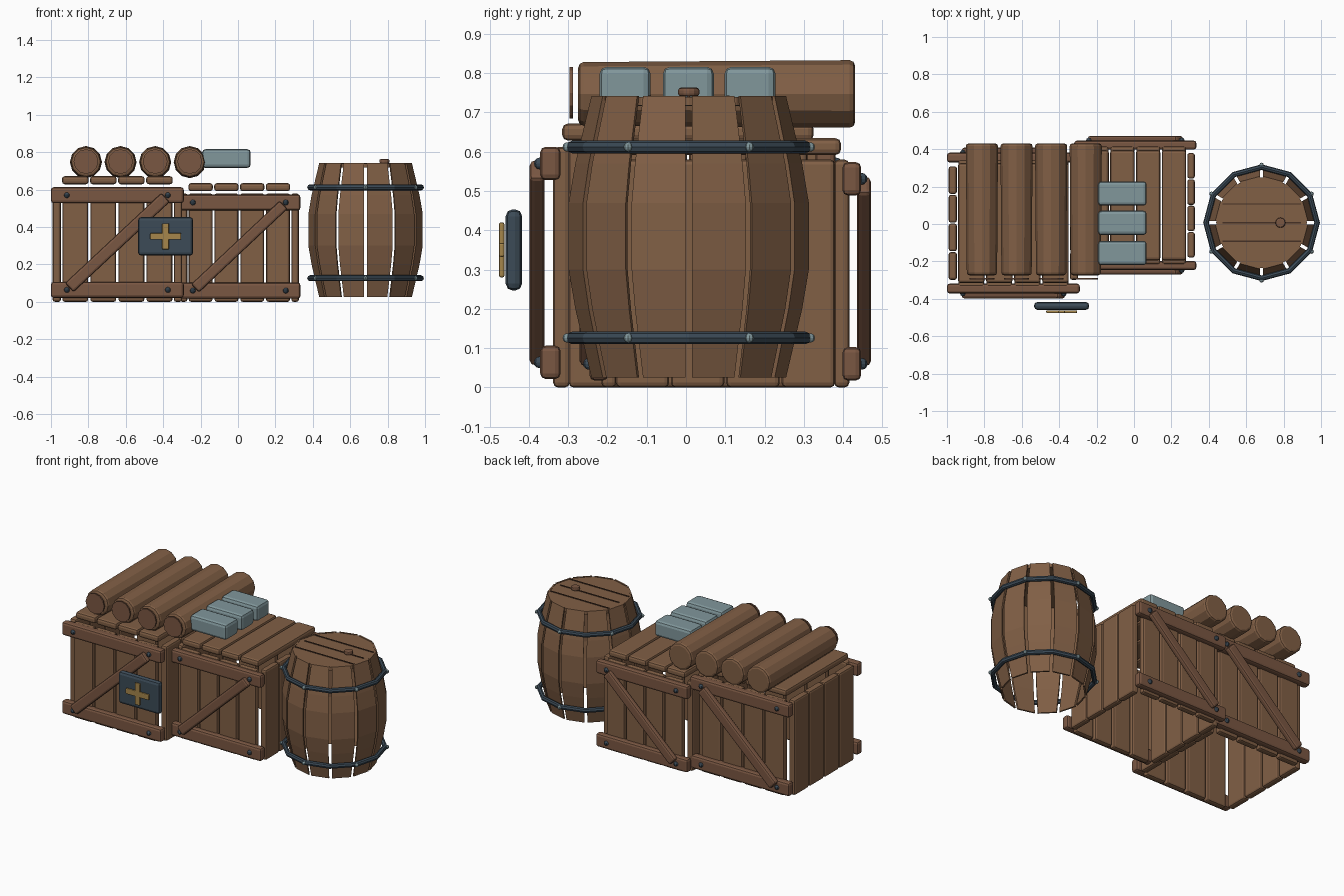
import bpy, bmesh
from math import radians, sin, cos, atan2, hypot, pi
from mathutils import Matrix

if "Cube" in bpy.data.objects:
    bpy.data.objects.remove(bpy.data.objects["Cube"])


def material(name, rgb):
    m = bpy.data.materials.new(name)
    m.diffuse_color = (*rgb, 1)
    m.use_nodes = True
    m.node_tree.nodes["Principled BSDF"].inputs["Base Color"].default_value = m.diffuse_color
    return m


WOOD = material("wood", (0.22, 0.115, 0.06))
TRIM = material("trim_wood", (0.195, 0.095, 0.055))
DARK = material("groove_wood", (0.06, 0.03, 0.018))
IRON = material("iron", (0.045, 0.07, 0.095))
STEEL = material("pale_metal", (0.22, 0.31, 0.33))
GOLD = material("brass", (0.38, 0.24, 0.07))


def finish(name, bm, mat, loc=(0, 0, 0), rot=(0, 0, 0), bevel=0, segs=2):
    bmesh.ops.recalc_face_normals(bm, faces=bm.faces)
    me = bpy.data.meshes.new(name)
    bm.to_mesh(me)
    bm.free()
    me.materials.append(mat)
    ob = bpy.data.objects.new(name, me)
    bpy.context.collection.objects.link(ob)
    ob.location, ob.rotation_euler = loc, rot
    if bevel:
        b = ob.modifiers.new("bevel", 'BEVEL')
        b.width, b.segments = bevel, segs
    return ob


def box(name, loc, size, mat=WOOD, rot=(0, 0, 0), bevel=0.012, segs=2):
    bm = bmesh.new()
    bmesh.ops.create_cube(bm, size=1, matrix=Matrix.Diagonal((*size, 1)))
    return finish(name, bm, mat, loc, rot, bevel, segs)


def cyl(name, loc, r1, r2, depth, mat, rot=(0, 0, 0), n=12, bevel=0):
    bm = bmesh.new()
    bmesh.ops.create_cone(bm, cap_ends=True, segments=n, radius1=r1, radius2=r2, depth=depth)
    return finish(name, bm, mat, loc, rot, bevel)


def ball(name, loc, r, mat):
    bm = bmesh.new()
    bmesh.ops.create_uvsphere(bm, u_segments=8, v_segments=6, radius=r)
    return finish(name, bm, mat, loc)


def crate(name, cx, cy, k, wall_h, rail_low, rail_high, lid_z):
    w, pitch = 0.138 * k, 0.15 * k
    for i in range(4):
        o = (i - 1.5) * pitch
        # wall planks and lid; the underside is open
        for s in (-1, 1):
            box(name + "_face_plank", (cx + o, cy + s * 0.322 * k, wall_h / 2), (w, 0.042 * k, wall_h))
            box(name + "_side_plank", (cx + s * 0.324 * k, cy + (i - 1.5) * 0.153 * k, wall_h / 2),
                (0.044 * k, 0.148 * k, wall_h))
        box(name + "_lid_plank", (cx + o, cy, lid_z), (0.142 * k, 0.64 * k, 0.043), bevel=0.014)
    for s in (-1, 1):
        # rails with bolts
        for z in (rail_low, rail_high):
            box(name + "_rail", (cx, cy + s * 0.35 * k, z), (0.71 * k, 0.052 * k, 0.085), TRIM, bevel=0.014)
            for sx in (-1, 1):
                ball(name + "_bolt", (cx + sx * 0.27 * k, cy + s * 0.377 * k, z), 0.015, IRON)
        # diagonal brace
        dx, dz = 0.515 * k, rail_high - rail_low - 0.025
        box(name + "_brace", (cx, cy + s * 0.384 * k, (rail_low + rail_high) / 2),
            (hypot(dx, dz), 0.038 * k, 0.066 * k), TRIM, (0, -atan2(dz, dx), 0))


crate("large_crate", -0.645, 0.005, 1.0, 0.612, 0.064, 0.57, 0.65)
crate("small_crate", 0.007, 0.1, 0.92, 0.58, 0.06, 0.531, 0.613)

# logs with end discs
for i in range(4):
    x = -0.813 + i * 0.185
    cyl("log", (x, 0.078, 0.747), 0.086, 0.081, 0.705, WOOD, (radians(90), 0, 0), 12, 0.014)
    cyl("log_end", (x, -0.292, 0.75), 0.066, 0.066, 0.008, TRIM, (radians(90), 0, 0), 12)

# metal ingots
for y in (-0.155, 0.006, 0.163):
    box("ingot", (-0.062, y, 0.766), (0.26, 0.13, 0.1), STEEL, bevel=0.018)

# supply plate with cross
box("plate", (-0.387, -0.438, 0.35), (0.295, 0.042, 0.207), IRON, bevel=0.018)
box("cross_bar", (-0.387, -0.469, 0.35), (0.165, 0.014, 0.036), GOLD, bevel=0.005)
box("cross_post", (-0.387, -0.469, 0.35), (0.036, 0.014, 0.14), GOLD, bevel=0.005)

# barrel: thin staves with open gaps between them
BX, BY = 0.682, 0.007
PROFILE = [(0.025, 0.25), (0.2, 0.291), (0.3, 0.308), (0.47, 0.308), (0.57, 0.291), (0.742, 0.25)]
for i in range(12):
    bm = bmesh.new()
    rings = []
    for z, r in PROFILE:
        # constant-width gap, inner face parallel to the outer one
        half_w = r * sin(radians(15)) - 0.009
        d = r * cos(radians(15))
        rings.append([bm.verts.new(p) for p in ((d, -half_w, z), (d, half_w, z),
                                                (d - 0.01, half_w - 0.003, z), (d - 0.01, 0.003 - half_w, z))])
    for a, b in zip(rings, rings[1:]):
        for j in range(4):
            bm.faces.new((a[j], a[(j + 1) % 4], b[(j + 1) % 4], b[j]))
    bm.faces.new(rings[0])
    bm.faces.new(rings[-1])
    finish("barrel_stave", bm, WOOD, (BX, BY, 0), (0, 0, radians(15 + 30 * i)))

# barrel hoops with rivets
for z in (0.126, 0.612):
    bm = bmesh.new()
    rings = [[bm.verts.new(((0.297 + 0.015 * cos(v * pi / 4)) * cos(u * pi / 6),
                            (0.297 + 0.015 * cos(v * pi / 4)) * sin(u * pi / 6),
                            0.016 * sin(v * pi / 4))) for v in range(8)] for u in range(12)]
    for u in range(12):
        a, b = rings[u], rings[(u + 1) % 12]
        for v in range(8):
            bm.faces.new((a[v], b[v], b[(v + 1) % 8], a[(v + 1) % 8]))
    finish("barrel_hoop", bm, IRON, (BX, BY, z))
    for i in range(6):
        a = radians(30 + 60 * i)
        ball("hoop_rivet", (BX + 0.309 * cos(a), BY + 0.309 * sin(a), z), 0.012, STEEL)

# barrel lid, grooves and bung
cyl("barrel_lid", (BX, BY, 0.728), 0.243, 0.243, 0.022, WOOD, (0, 0, 0), 12)
for y in (-0.1, 0, 0.1):
    box("lid_groove", (BX, BY + y, 0.74), (0.42, 0.007, 0.006), DARK, bevel=0)
cyl("barrel_bung", (0.783, BY, 0.752), 0.027, 0.027, 0.022, TRIM, bevel=0.007)
